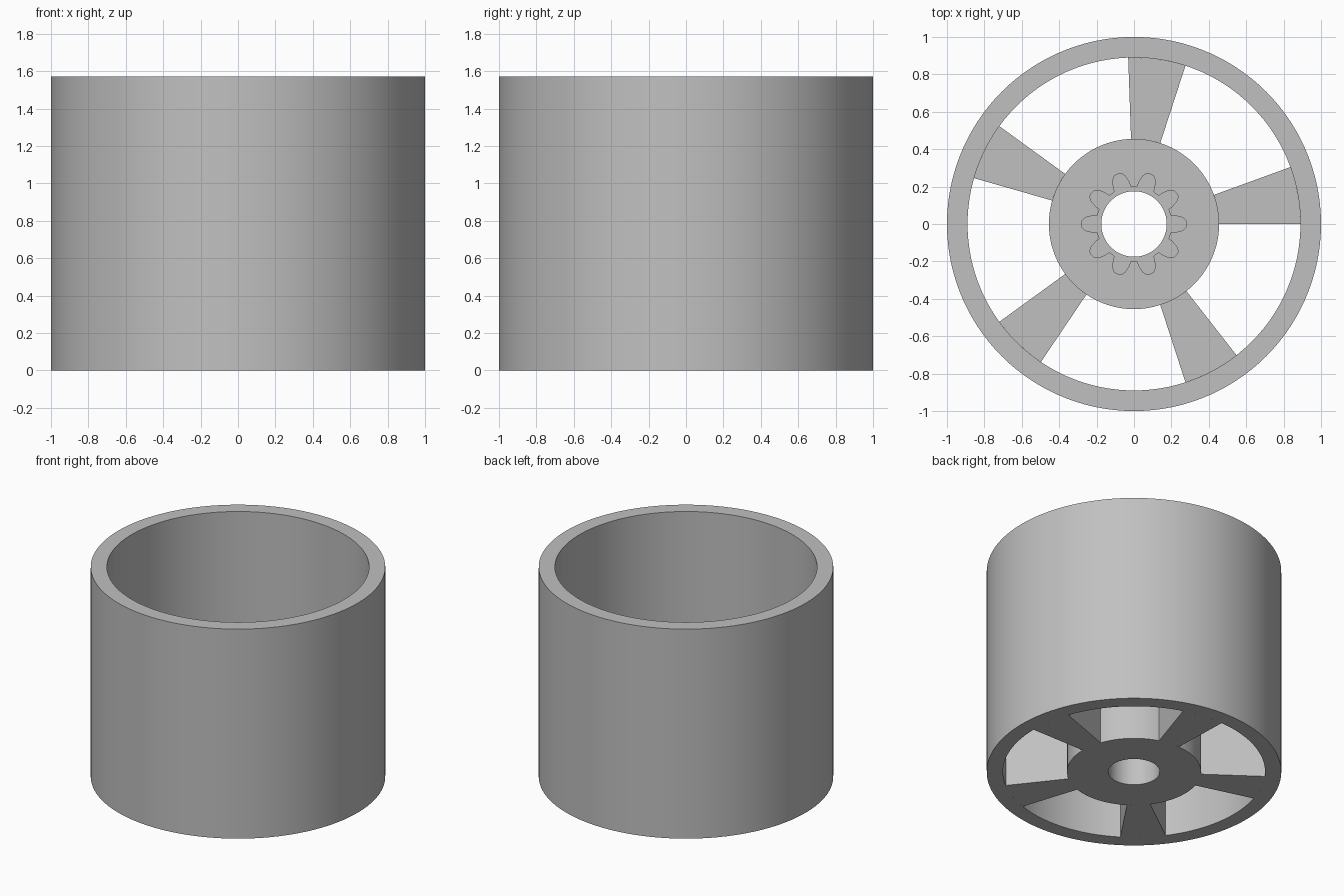
import bpy, bmesh, math

cube = bpy.data.objects.get("Cube")
if cube:
    bpy.data.objects.remove(cube, do_unlink=True)

HEIGHT, RIM_OUT, RIM_IN = 1.57, 1.0, 0.89
HUB_R, BORE_R, HUB_H = 0.455, 0.175, 0.62
SPOKE_H, POCKET_Z = 0.5, 0.28
SPOKES, SPOKE_ANGLE = 5, math.radians(20)

grey = bpy.data.materials.new("plain grey")
grey.use_nodes = True
colour = (0.53, 0.53, 0.53, 1)
grey.diffuse_color = colour
grey.node_tree.nodes["Principled BSDF"].inputs["Base Color"].default_value = colour


def finish(bm, name):
    bmesh.ops.recalc_face_normals(bm, faces=bm.faces)
    mesh = bpy.data.meshes.new(name)
    bm.to_mesh(mesh)
    bm.free()
    mesh.materials.append(grey)
    ob = bpy.data.objects.new(name, mesh)
    bpy.context.collection.objects.link(ob)
    bpy.ops.object.select_all(action='DESELECT')
    ob.select_set(True)
    bpy.context.view_layer.objects.active = ob
    bpy.ops.object.shade_smooth_by_angle(angle=math.radians(25))
    return ob


def ring_solid(name, angles, rings):
    """Closed solid of revolution; each ring is (radius or list of radii, z)."""
    bm = bmesh.new()
    n = len(angles)
    loops = []
    for r, z in rings:
        radii = r if isinstance(r, list) else [r] * n
        loops.append([bm.verts.new((q * math.cos(a), q * math.sin(a), z))
                      for q, a in zip(radii, angles)])
    for k, low in enumerate(loops):
        high = loops[(k + 1) % len(loops)]
        for i in range(n):
            j = (i + 1) % n
            bm.faces.new((low[i], low[j], high[j], high[i]))
    return finish(bm, name)


# Rim: a tall open tube
even = [math.tau * i / 120 for i in range(120)]
ring_solid("rim", even, [(RIM_OUT, 0), (RIM_OUT, HEIGHT), (RIM_IN, HEIGHT), (RIM_IN, 0)])

# Hub: round bore below, ten-toothed socket sunk into the top
tooth = [(-15, .2), (-13, .2), (-11.5, .222), (-9.5, .243), (-7.5, .262), (-4, .278), (0, .281),
         (4, .278), (7.5, .262), (9.5, .243), (11.5, .222), (13, .2), (15, .2)]
teeth = [(math.radians(36 * k + a), r) for k in range(10) for a, r in tooth]
socket = [r for a, r in teeth]
ring_solid("hub", [a for a, r in teeth],
           [(HUB_R, 0), (HUB_R, HUB_H), (socket, HUB_H), (socket, POCKET_Z),
            (BORE_R, POCKET_Z), (BORE_R, 0)])

# Spokes: wedges with radial sides between hub and rim
for k in range(SPOKES):
    bm = bmesh.new()
    steps = [math.tau * k / SPOKES + SPOKE_ANGLE * i / 6 for i in range(7)]
    outline = [(HUB_R, a) for a in steps] + [(RIM_IN, a) for a in reversed(steps)]
    face = bm.faces.new([bm.verts.new((r * math.cos(a), r * math.sin(a), 0))
                         for r, a in outline])
    top = bmesh.ops.extrude_face_region(bm, geom=[face])["geom"]
    bmesh.ops.translate(bm, vec=(0, 0, SPOKE_H),
                        verts=[v for v in top if isinstance(v, bmesh.types.BMVert)])
    finish(bm, f"spoke_{k + 1}")
